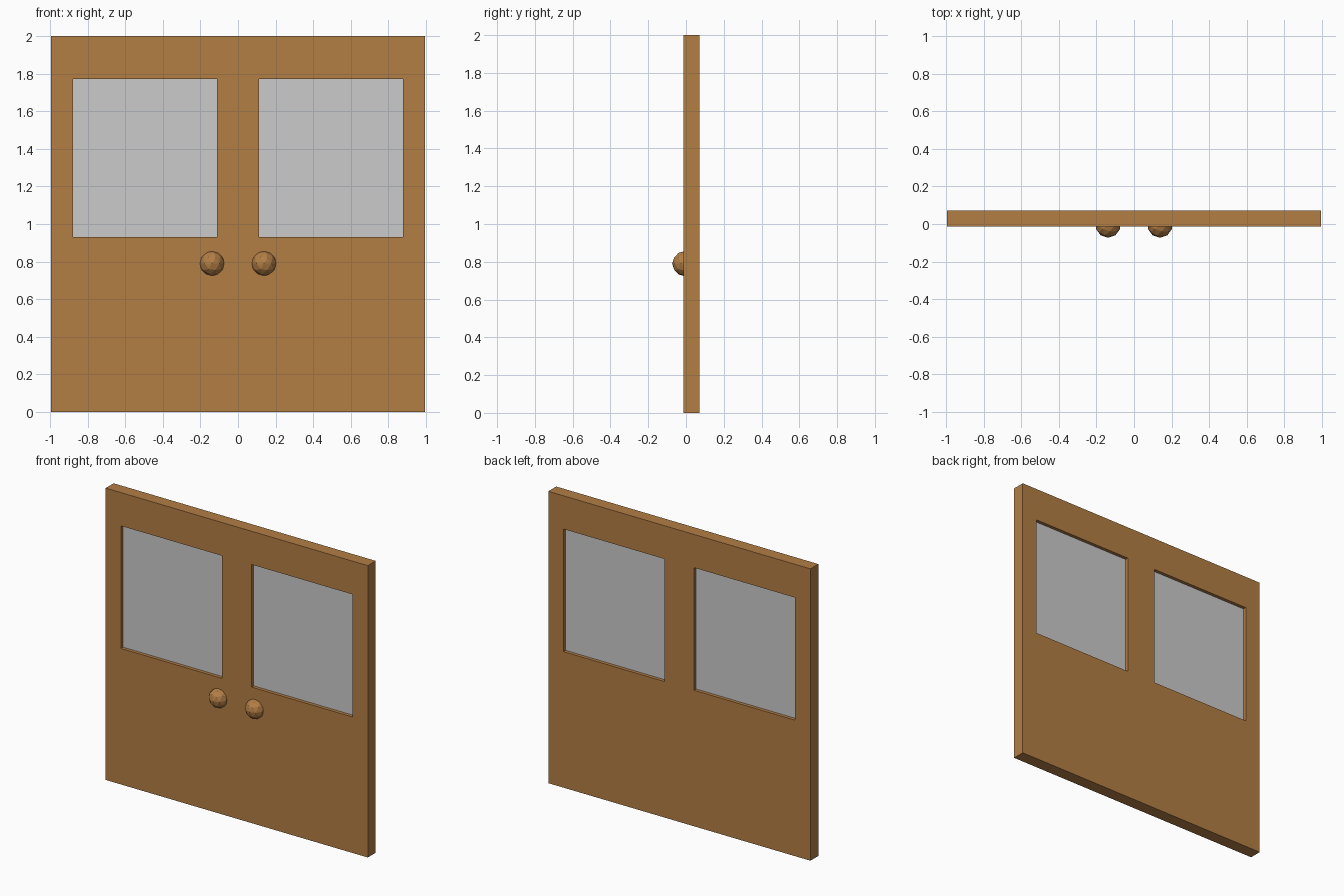
import bpy

if "Cube" in bpy.data.objects:
    bpy.data.objects.remove(bpy.data.objects["Cube"])

Y_FRONT, Y_BACK = -0.014, 0.072
Y_MID = (Y_FRONT + Y_BACK) / 2
WIN_X, WIN_W = 0.495, 0.766      # window centre offset and width
WIN_Z, WIN_H = 1.352, 0.84       # window centre height and height

wood = bpy.data.materials.new("wood")
wood.diffuse_color = (0.45, 0.21, 0.06, 1)
wood.use_nodes = True
wood.node_tree.nodes["Principled BSDF"].inputs["Base Color"].default_value = wood.diffuse_color


def box(name, size, loc):
    bpy.ops.mesh.primitive_cube_add(size=1, location=loc)
    ob = bpy.context.object
    ob.name = name
    ob.scale = size
    bpy.ops.object.transform_apply(location=False, rotation=False, scale=True)
    return ob


# Door slab
door = box("door_panel", (1.988, Y_BACK - Y_FRONT, 2), (0, Y_MID, 1))
door.data.materials.append(wood)

for side, s in (("left", -1), ("right", 1)):
    # Window opening cut through the slab
    cutter = box("window_cutter_" + side, (WIN_W, 0.4, WIN_H), (s * WIN_X, Y_MID, WIN_Z))
    cutter.hide_render = True
    mod = door.modifiers.new("window_opening", 'BOOLEAN')
    mod.operation = 'DIFFERENCE'
    mod.solver = 'EXACT'
    mod.object = cutter
    bpy.context.view_layer.objects.active = door
    bpy.ops.object.modifier_apply(modifier=mod.name)
    bpy.data.objects.remove(cutter)

    # Pane recessed from both faces
    box("window_pane_" + side, (WIN_W, 0.04, WIN_H), (s * WIN_X, Y_MID, WIN_Z))

    # Faceted knob, half sunk into the front face
    bpy.ops.mesh.primitive_ico_sphere_add(subdivisions=2, radius=0.067,
                                          location=(s * 0.138, -0.006, 0.79))
    knob = bpy.context.object
    knob.name = "knob_" + side
    knob.data.materials.append(wood)
